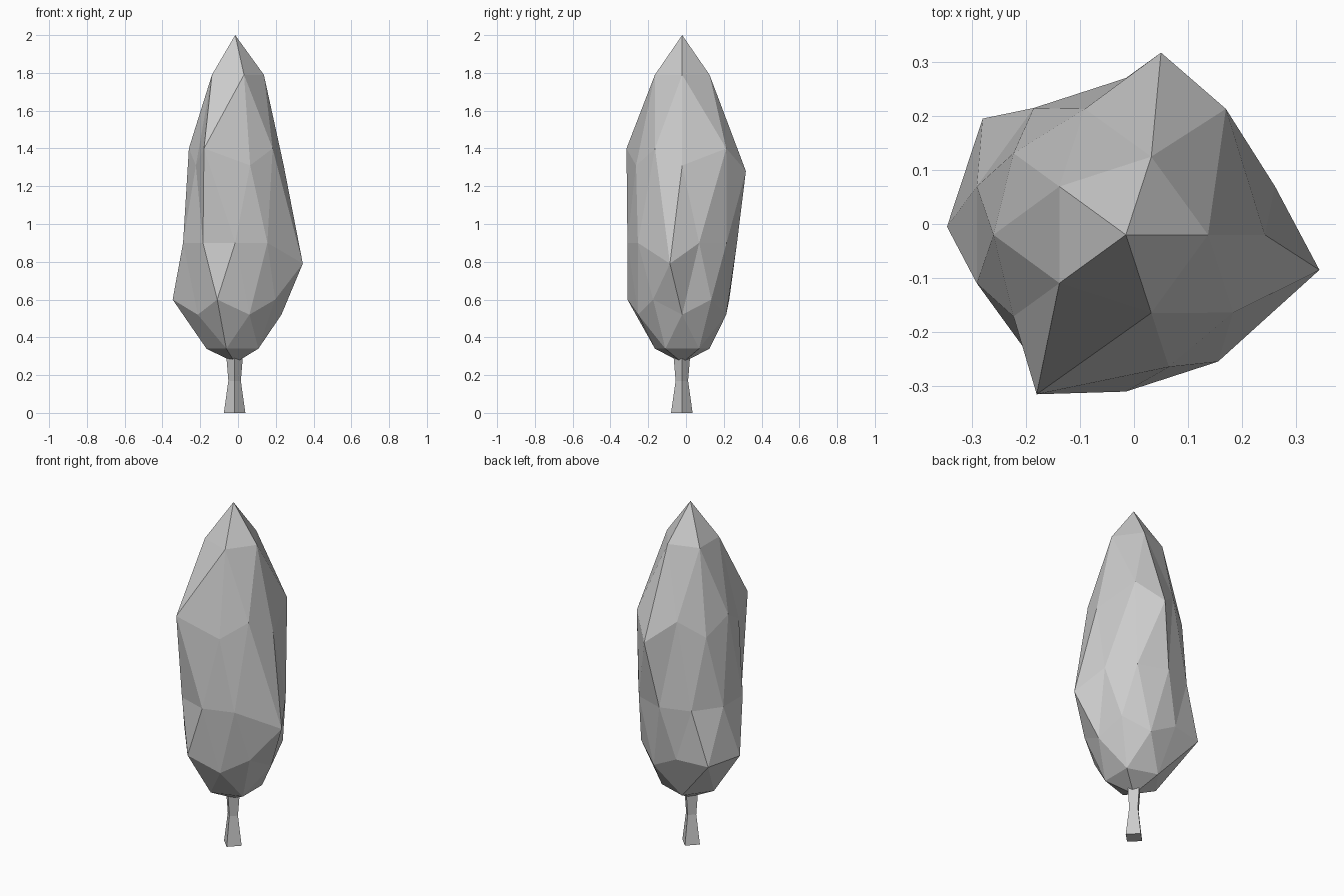
import bpy, bmesh
from math import atan2, cos, sin, radians
from mathutils import Vector

if "Cube" in bpy.data.objects:
    bpy.data.objects.remove(bpy.data.objects["Cube"])

CX, CY = -0.015, -0.02   # axis of the tree


def finish(bm, name):
    bmesh.ops.recalc_face_normals(bm, faces=bm.faces)
    mesh = bpy.data.meshes.new(name)
    bm.to_mesh(mesh)
    bm.free()
    obj = bpy.data.objects.new(name, mesh)
    bpy.context.collection.objects.link(obj)
    return obj


# Foliage: icosphere whose rings are remapped to (unit z, height, radius)
rings = [(1, 2.0, 0), (0.851, 1.79, 0.152), (0.526, 1.40, 0.245),
         (0.447, 1.31, 0.257), (0, 0.90, 0.29), (-0.447, 0.60, 0.262),
         (-0.526, 0.52, 0.245), (-0.851, 0.34, 0.152), (-1, 0.265, 0)]
# Individually pulled points: (ring, angle) -> position
pulled = {(4, 342): (0.343, -0.085, 0.79),
          (2, 252): (-0.18, -0.315, 1.40),
          (3, 72): (0.05, 0.317, 1.28),
          (2, 36): (0.17, 0.213, 1.40),
          (5, 180): (-0.346, -0.005, 0.60),
          (5, 252): (-0.11, -0.31, 0.60),
          (6, 144): (-0.28, 0.195, 0.59)}
bm = bmesh.new()
bmesh.ops.create_icosphere(bm, subdivisions=2, radius=1)
for v in bm.verts:
    i = min(range(len(rings)), key=lambda k: abs(rings[k][0] - v.co.z))
    a = round(atan2(v.co.y, v.co.x) * 57.29578) % 360
    _, z, r = rings[i]
    v.co = Vector((CX + r * cos(radians(a)), CY + r * sin(radians(a)), z))
    if (i, a) in pulled:
        v.co = pulled[(i, a)]
finish(bm, "foliage")

# Trunk: four-sided, flared at the foot and under the foliage
bm = bmesh.new()
loops = []
for z, r in [(0, 0.057), (0.17, 0.033), (0.30, 0.044)]:
    loops.append([bm.verts.new((-0.018 + r * cos(radians(90 * k)),
                                -0.022 + r * sin(radians(90 * k)), z))
                  for k in range(4)])
for lo, hi in zip(loops, loops[1:]):
    for k in range(4):
        j = (k + 1) % 4
        bm.faces.new((lo[k], lo[j], hi[j], hi[k]))
bm.faces.new(loops[0][::-1])
bm.faces.new(loops[-1])
finish(bm, "trunk")
